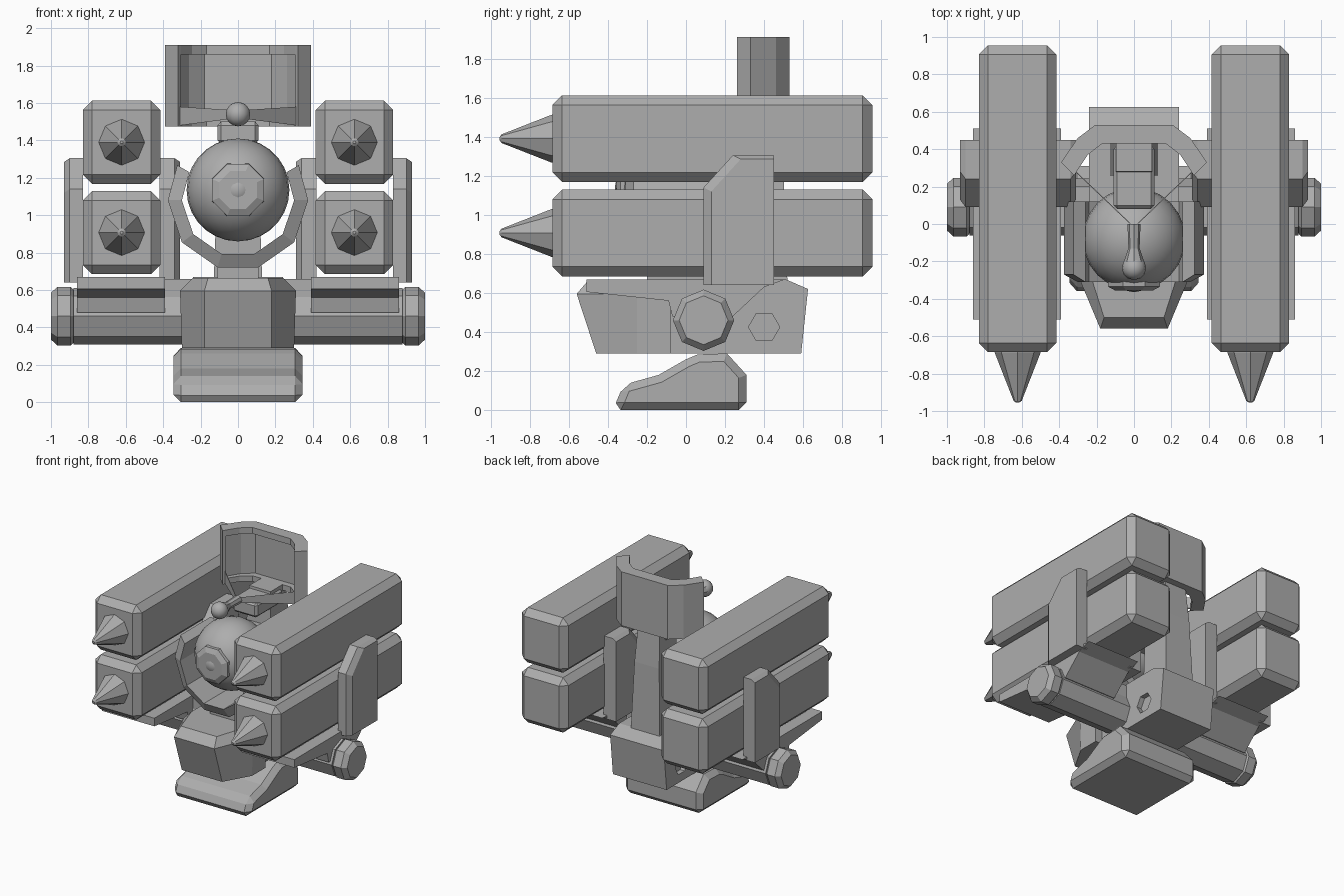
import bpy, bmesh, math
from mathutils import Vector, Matrix

cube = bpy.data.objects.get("Cube")
if cube:
    bpy.data.objects.remove(cube, do_unlink=True)

GREY = (0.42, 0.42, 0.42, 1)
grey = bpy.data.materials.new("plain grey")
grey.use_nodes = True
grey.diffuse_color = GREY
grey.node_tree.nodes["Principled BSDF"].inputs["Base Color"].default_value = GREY


def finish(name, bm, bevel=0, mirror=False, smooth=False):
    bmesh.ops.recalc_face_normals(bm, faces=bm.faces[:])
    mesh = bpy.data.meshes.new(name)
    bm.to_mesh(mesh)
    bm.free()
    mesh.materials.append(grey)
    ob = bpy.data.objects.new(name, mesh)
    bpy.context.collection.objects.link(ob)
    if bevel:
        mod = ob.modifiers.new("chamfer", "BEVEL")
        mod.width, mod.segments, mod.angle_limit = bevel, 1, math.radians(50)
    if mirror:
        ob.modifiers.new("mirror", "MIRROR")
    if smooth:
        for p in mesh.polygons:
            p.use_smooth = True
    return ob


def loft(name, rings, **kw):
    """Skin a list of matching closed rings and cap both ends."""
    bm = bmesh.new()
    rows = [[bm.verts.new(p) for p in ring] for ring in rings]
    n = len(rows[0])
    for a, b in zip(rows, rows[1:]):
        for i in range(n):
            j = (i + 1) % n
            bm.faces.new((a[i], a[j], b[j], b[i]))
    bm.faces.new(rows[0][::-1])
    bm.faces.new(rows[-1])
    return finish(name, bm, **kw)


def side(name, profile, x0, x1, **kw):
    """Extrude a (y, z) profile along x."""
    return loft(name, [[(x, y, z) for y, z in profile] for x in (x0, x1)], **kw)


def plan(name, outline, z0, z1, **kw):
    """Extrude an (x, y) outline along z."""
    return loft(name, [[(x, y, z) for x, y in outline] for z in (z0, z1)], **kw)


def box(name, x, y, z, **kw):
    return plan(name, [(x[0], y[0]), (x[1], y[0]), (x[1], y[1]), (x[0], y[1])], *z, **kw)


def turned(name, centre, axis, stations, sides, phase=0, **kw):
    """Round part with (offset, radius) stations along the x or y axis."""
    cx, cy, cz = centre
    rings = []
    for off, r in stations:
        ring = []
        for i in range(sides):
            a = math.tau * i / sides + phase
            u, w = r * math.cos(a), r * math.sin(a)
            ring.append((cx + off, cy + u, cz + w) if axis == "x" else (cx + u, cy + off, cz + w))
        rings.append(ring)
    return loft(name, rings, **kw)


def ball(name, centre, r, seg, rings):
    bm = bmesh.new()
    bmesh.ops.create_uvsphere(bm, u_segments=seg, v_segments=rings, radius=r,
                              matrix=Matrix.Translation(centre))
    return finish(name, bm, smooth=True)


# Foot
side("foot", [(-0.375, 0), (-0.32, 0.13), (-0.14, 0.18), (0, 0.26), (0.06, 0.285),
              (0.21, 0.29), (0.31, 0.18), (0.31, 0)], -0.345, 0.345, bevel=0.04)

# Body: tapered front block and rear block
def front_ring(fx, fy, bx, z):
    return [(-fx, fy, z), (fx, fy, z), (bx, -0.25, z), (bx, -0.08, z),
            (-bx, -0.08, z), (-bx, -0.25, z)]
loft("front_block", [front_ring(0.18, -0.46, 0.3, 0.29), front_ring(0.18, -0.56, 0.31, 0.595),
                     front_ring(0.16, -0.5, 0.24, 0.665)])
rear = side("rear_block", [(-0.08, 0.29), (0.59, 0.29), (0.625, 0.62), (0.51, 0.67),
                           (-0.08, 0.67)], -0.24, 0.24)

# Hexagonal ports sunk into the rear block
port = turned("port_cutter", (0.2, 0.4, 0.425), "x", [(0, 0.08), (0.1, 0.08)], 6, mirror=True)
port.hide_render = True
port.hide_viewport = True
port.display_type = "WIRE"
cut = rear.modifiers.new("ports", "BOOLEAN")
cut.object, cut.solver = port, "EXACT"

# Axle with chamfered end caps
turned("axle", (0, 0.09, 0.46), "x", [(-0.88, 0.152), (0.88, 0.152)], 8)
turned("axle_cap", (0, 0.09, 0.46), "x",
       [(0.86, 0.12), (0.895, 0.157), (0.965, 0.157), (1.0, 0.125)], 8, mirror=True)

# Launcher trays and their upright cheek plates
side("tray", [(-0.51, 0.67), (-0.51, 0.605), (-0.09, 0.56), (-0.07, 0.48), (0.24, 0.48),
              (0.4, 0.63), (0.51, 0.67)], 0.39, 0.86, mirror=True)
box("tray_link", (0.2, 0.42), (-0.02, 0.2), (0.5, 0.66), mirror=True)
cheek = [(0.09, 0.64), (0.09, 1.14), (0.24, 1.305), (0.45, 1.305), (0.45, 0.64)]
def shrink(x):
    return [(x, y + (0.04 if y < 0.3 else 0), z - (0.02 if z > 1 else 0)) for y, z in cheek]
for name, inner, outer in (("outer_cheek", 0.83, 0.93), ("inner_cheek", 0.42, 0.31)):
    step = 0.03 if outer > inner else -0.03
    loft(name, [[(x, y, z) for y, z in cheek] for x in (inner, outer - step)] + [shrink(outer)],
         mirror=True)

# Missile canisters with pointed noses
for level, z in (("upper", 1.39), ("lower", 0.907)):
    box(level + "_canister", (0.415, 0.83), (-0.685, 0.955), (z - 0.222, z + 0.222),
        bevel=0.05, mirror=True)
    turned(level + "_missile_nose", (0.622, 0, z), "y",
           [(-0.66, 0.128), (-0.69, 0.122), (-0.945, 0.022), (-0.955, 0.008)], 8,
           math.pi / 8 * 0 , mirror=True)

# Sensor ball with a faceted lens collar
ball("sensor_ball", (0, -0.08, 1.135), 0.275, 24, 14)
turned("lens_collar", (0, -0.08, 1.135), "y", [(-0.18, 0.155), (-0.255, 0.15), (-0.275, 0.11)],
       8, math.pi / 8)
ball("lens", (0, -0.27, 1.135), 0.095, 16, 10)

# Open cradle around the ball, carried on a short post
bm = bmesh.new()
rows = []
for deg in (150, 180, 217, 253, 287, 323, 360, 390):
    a = math.radians(deg)
    c, s = math.cos(a), math.sin(a)
    rows.append([bm.verts.new((r * c, y, 1.08 + r * s))
                 for r, y in ((0.30, -0.31), (0.375, -0.27), (0.375, 0.12), (0.30, 0.12))])
for a, b in zip(rows, rows[1:]):
    for i in range(4):
        bm.faces.new((a[i], a[(i + 1) % 4], b[(i + 1) % 4], b[i]))
bm.faces.new(rows[0])
bm.faces.new(rows[-1])
finish("cradle", bm)
box("cradle_post", (-0.11, 0.11), (-0.2, 0.2), (0.62, 0.77))

# Tapered mast behind the ball, with a head that holds the dish
def mast_ring(x, y0, y1, z):
    return [(-x, y0, z), (x, y0, z), (x, y1, z), (-x, y1, z)]
loft("mast", [mast_ring(0.13, 0.26, 0.52, 0.64), mast_ring(0.11, 0.26, 0.5, 1.2),
              mast_ring(0.095, 0.28, 0.47, 1.52)])
box("mast_head", (-0.11, 0.11), (0.08, 0.42), (1.38, 1.5), bevel=0.02)
box("ball_mount", (-0.1, 0.1), (0.12, 0.3), (1.02, 1.25))

# Curved dish: thin wall between top and bottom rims
def arc(w, d, y):
    pts = [(w, y), (w * 0.77, y + d * 0.65), (w * 0.53, y + d)]
    return pts + [(-x, v) for x, v in reversed(pts)]
outer = arc(0.39, 0.2, 0.33)
plan("dish_wall", outer + arc(0.34, 0.19, 0.29)[::-1], 1.48, 1.9)
for name, z0, z1 in (("dish_top_rim", 1.86, 1.91), ("dish_bottom_rim", 1.475, 1.52)):
    plan(name, outer + arc(0.32, 0.17, 0.26)[::-1], z0, z1)
plan("dish_end", [(0.39, 0.33), (0.32, 0.26), (0.305, 0.28), (0.36, 0.36)], 1.475, 1.91, mirror=True)

# Feed struts and horn in front of the dish
loft("feed_strut", [[(x, y, z0), (x + 0.03, y + 0.035, z0), (x + 0.03, y + 0.035, z1), (x, y, z1)]
                    for x, y, z0, z1 in ((0.31, 0.275, 1.48, 1.58), (0, -0.02, 1.52, 1.56))],
     mirror=True)
turned("feed_horn", (0, 0, 1.54), "y", [(0, 0.035), (-0.13, 0.03), (-0.22, 0.06)], 8)
ball("feed_tip", (0, -0.235, 1.54), 0.065, 12, 8)
